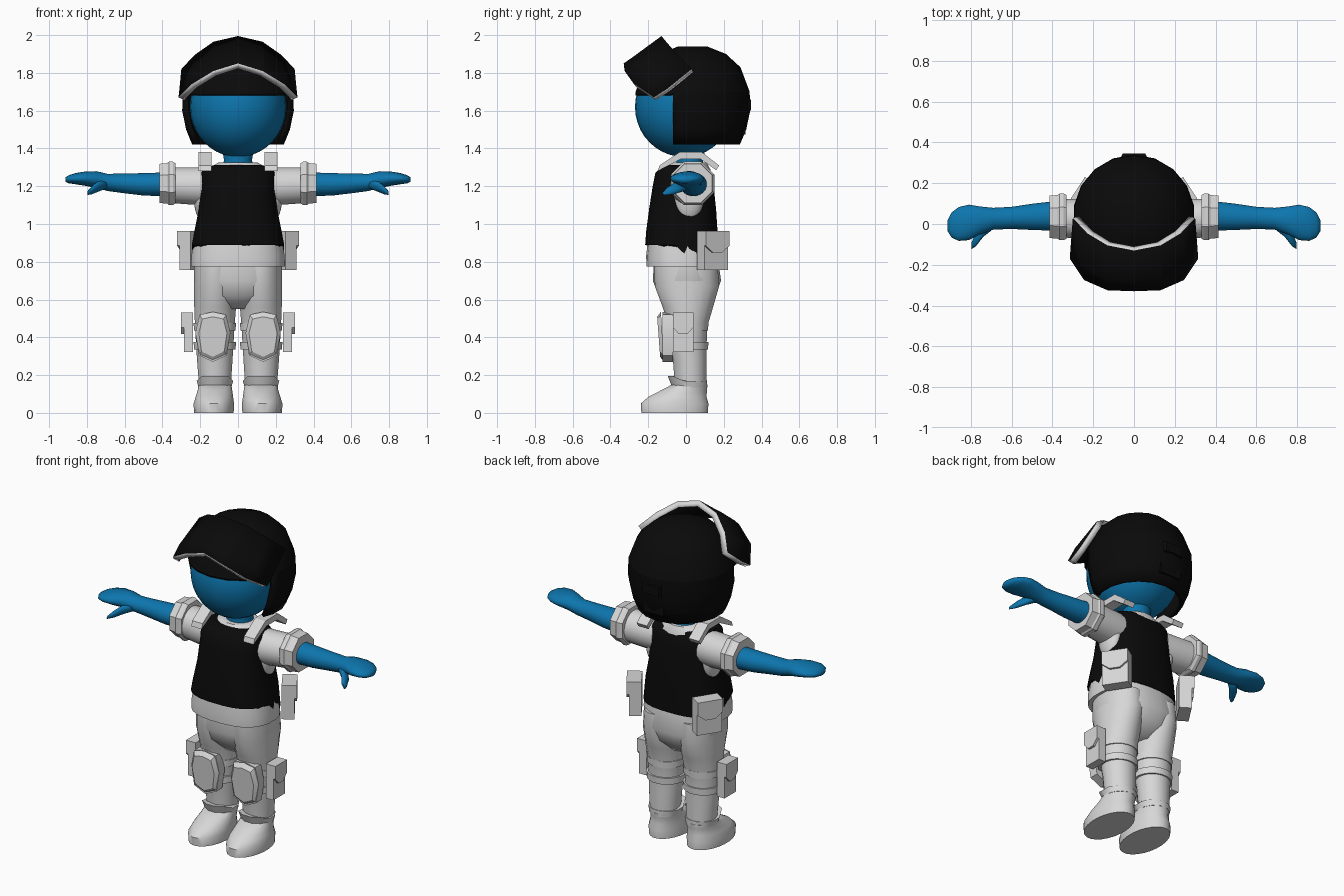
import bpy, bmesh, math
from mathutils import Matrix, Vector

cube = bpy.data.objects.get("Cube")
if cube:
    bpy.data.objects.remove(cube)


def material(name, color):
    m = bpy.data.materials.new(name)
    m.use_nodes = True
    m.diffuse_color = (*color, 1)
    m.node_tree.nodes["Principled BSDF"].inputs["Base Color"].default_value = (*color, 1)
    return m


WHITE = material("light grey cloth", (0.68, 0.68, 0.68))
BLACK = material("black armour", (0.003, 0.003, 0.003))
BLUE = material("blue skin", (0.004, 0.18, 0.42))


def finish(name, bm, mats, angle=45, closed=True):
    if closed:
        bmesh.ops.recalc_face_normals(bm, faces=bm.faces)
    me = bpy.data.meshes.new(name)
    bm.to_mesh(me)
    bm.free()
    for m in mats:
        me.materials.append(m)
    for p in me.polygons:
        p.use_smooth = True
    me.set_sharp_from_angle(angle=math.radians(angle))
    ob = bpy.data.objects.new(name, me)
    bpy.context.collection.objects.link(ob)
    return ob


def loft(name, rings, mat, axis="Z", n=20, power=1.0, s=1, edit=None, angle=45):
    """Skin rings of (position, centre a, centre b, radius a, radius b)."""
    bm = bmesh.new()
    loops = []
    for t, ca, cb, ra, rb in rings:
        loop = []
        for i in range(n):
            a = 2 * math.pi * (i + 0.5) / n
            c, d = math.cos(a), math.sin(a)
            u = ca + ra * math.copysign(abs(c) ** power, c)
            v = cb + rb * math.copysign(abs(d) ** power, d)
            co = (u, v, t) if axis == "Z" else (t, u, v)
            loop.append(bm.verts.new((co[0] * s, co[1], co[2])))
        loops.append(loop)
    for lo, hi in zip(loops, loops[1:]):
        for i in range(n):
            j = (i + 1) % n
            bm.faces.new((lo[i], lo[j], hi[j], hi[i]))
    bm.faces.new(loops[0])
    bm.faces.new(loops[-1])
    if edit:
        edit(bm)
    return finish(name, bm, [mat], angle)


def prism(name, outline, x0, x1, mat, at=(0, 0, 0), turn=0, s=1, taper=1.0, lean=0.0):
    """Extrude a y-z outline along x, then turn, place and mirror it."""
    bm = bmesh.new()
    place = Matrix.Translation(at) @ Matrix.Rotation(math.radians(turn), 4, "Z")
    ends = []
    for x, k in ((x0, 1), (x1, taper)):
        loop = []
        for y, z in outline:
            co = place @ Vector((x + lean * z, y * k, z * k))
            loop.append(bm.verts.new((co.x * s, co.y, co.z)))
        ends.append(loop)
    n = len(outline)
    for i in range(n):
        j = (i + 1) % n
        bm.faces.new((ends[0][i], ends[0][j], ends[1][j], ends[1][i]))
    bm.faces.new(ends[0])
    bm.faces.new(ends[1])
    return finish(name, bm, [mat], 30)


def ball(name, at, radii, mat, u=24, v=16):
    bm = bmesh.new()
    bmesh.ops.create_uvsphere(bm, u_segments=u, v_segments=v, radius=1)
    bmesh.ops.transform(bm, matrix=Matrix.Translation(at) @ Matrix.Diagonal((*radii, 1)), verts=bm.verts)
    return finish(name, bm, [mat], 60)


def pouch(name, w, h, d, at, turn, s):
    w, h = w / 2, h / 2
    prism(name, [(-w, -h), (w, -h), (w, h), (-w, h)], -d, 0, WHITE, at, turn, s)
    flap = [(-w, h), (w, h), (w, 0.25 * h), (0.4 * w, -0.1 * h), (-0.4 * w, -0.1 * h), (-w, 0.25 * h)]
    prism(name + "_flap", flap, -0.005, 0.014, WHITE, at, turn, s)


# Head and neck
ball("head", (0, -0.01, 1.62), (0.255, 0.26, 0.265), BLUE, 32, 20)
loft("neck", [(1.28, 0, 0.02, 0.085, 0.08), (1.34, 0, 0.02, 0.075, 0.07), (1.42, 0, 0.02, 0.09, 0.09)], BLUE)


# Helmet shell with the face opening cut away
def open_face(bm):
    for co, no in (((0, 0, 1.70), (0, 0, 1)), ((0, -0.07, 0), (0, 1, 0))):
        bmesh.ops.bisect_plane(bm, geom=bm.verts[:] + bm.edges[:] + bm.faces[:], plane_co=co, plane_no=no)
    gone = []
    for f in bm.faces:
        c = f.calc_center_median()
        if c.z < 1.425 or (c.z < 1.70 and c.y < -0.07):
            gone.append(f)
    bmesh.ops.delete(bm, geom=gone, context="FACES")


shell = [(1.42, 0.82), (1.5, 0.93), (1.6, 1), (1.7, 0.99), (1.83, 0.83), (1.9, 0.58), (1.94, 0.25)]
helmet = loft("helmet", [(z, 0, 0.035, 0.3 * k, 0.305 * k) for z, k in shell], BLACK,
              n=18, edit=open_face, angle=30)
mod = helmet.modifiers.new("thickness", "SOLIDIFY")
mod.thickness = 0.02
rear = [(-0.07, -0.035), (0.07, -0.035), (0.07, 0.035), (-0.07, 0.035)]
prism("helmet_rear_clip", rear, 0, 0.04, BLACK, (0, 0.275, 1.51), 90)
prism("helmet_rear_ridge", rear, 0, 0.03, BLACK, (0, 0.315, 1.63), 90, taper=0.8)

# Raised visor: three rows from rear edge to front lip, pale rim
rows = [
    [(0, -0.13, 1.995), (0.13, -0.105, 1.965), (0.23, -0.045, 1.895), (0.3, 0.03, 1.82)],
    [(0, -0.28, 1.885), (0.14, -0.265, 1.86), (0.255, -0.2, 1.785), (0.31, -0.1, 1.715)],
    [(0, -0.33, 1.85), (0.13, -0.325, 1.81), (0.245, -0.275, 1.74), (0.315, -0.17, 1.67)],
]
bm = bmesh.new()
grid = []
for row in rows:
    full = [(-x, y, z) for x, y, z in reversed(row[1:])] + row
    grid.append([bm.verts.new(p) for p in full])
for back, front in zip(grid, grid[1:]):
    for i in range(len(back) - 1):
        bm.faces.new((back[i], front[i], front[i + 1], back[i + 1]))
visor = finish("visor", bm, [BLACK, WHITE], 25, closed=False)
mod = visor.modifiers.new("thickness", "SOLIDIFY")
mod.thickness = 0.035
mod.material_offset_rim = 1

# Shirt, hem and vest
loft("shirt_collar", [(1.2, 0, 0.01, 0.18, 0.13), (1.29, 0, 0.01, 0.17, 0.12), (1.325, 0, 0.015, 0.105, 0.095)], WHITE)
loft("shirt_hem", [(0.775, 0, -0.02, 0.25, 0.19), (0.83, 0, -0.022, 0.248, 0.19),
                   (0.92, 0, -0.022, 0.235, 0.18)], WHITE, n=28, power=0.8)


def drop_back(bm):
    for v in bm.verts:
        if v.co.z < 0.9 and v.co.y > -0.04:
            v.co.z = 0.82


loft("vest", [(0.89, 0, -0.022, 0.246, 0.195), (0.96, 0, -0.022, 0.232, 0.19), (1.08, 0, -0.018, 0.208, 0.178),
              (1.2, 0, -0.015, 0.197, 0.162), (1.27, 0, -0.013, 0.197, 0.15), (1.3, 0, -0.01, 0.18, 0.125),
              (1.312, 0, 0.0, 0.12, 0.1)],
     BLACK, n=28, power=0.75, edit=drop_back)

# Trousers seat
loft("trousers_seat", [(0.82, 0, 0, 0.232, 0.17), (0.7, 0, 0.005, 0.236, 0.182), (0.62, 0, 0.005, 0.2, 0.15),
                       (0.55, 0, 0.005, 0.09, 0.08)], WHITE, n=24, power=0.85)


def raise_front(bm):
    for v in bm.verts:
        if v.co.z > 0.15 and v.co.y < -0.05:
            v.co.z += 0.025
            v.co.y -= 0.015


for side, s in (("left", 1), ("right", -1)):
    # Sleeve, cuff and armhole
    ball(side + "_armhole", (s * 0.185, 0.015, 1.15), (0.05, 0.08, 0.135), WHITE)
    loft(side + "_sleeve", [(0.15, 0.015, 1.2, 0.1, 0.1), (0.22, 0.02, 1.2, 0.1, 0.1),
                            (0.36, 0.03, 1.205, 0.095, 0.095)], WHITE, "X", s=s)
    loft(side + "_cuff", [(0.33, 0.035, 1.215, 0.115, 0.115), (0.345, 0.035, 1.215, 0.124, 0.124),
                          (0.365, 0.035, 1.215, 0.124, 0.124), (0.375, 0.035, 1.215, 0.116, 0.116),
                          (0.415, 0.035, 1.215, 0.112, 0.112)], WHITE, "X", n=8, s=s, angle=25)

    # Bare arm, mitten hand and thumb
    loft(side + "_arm", [(0.38, 0.04, 1.21, 0.074, 0.064), (0.5, 0.035, 1.21, 0.065, 0.06),
                         (0.6, 0.03, 1.215, 0.055, 0.053), (0.69, 0.026, 1.22, 0.054, 0.046),
                         (0.75, 0.018, 1.235, 0.068, 0.045), (0.81, 0.008, 1.24, 0.088, 0.038),
                         (0.86, 0, 1.24, 0.084, 0.03), (0.895, -0.005, 1.237, 0.062, 0.022),
                         (0.914, -0.008, 1.235, 0.028, 0.012)], BLUE, "X", s=s, angle=70)
    loft(side + "_thumb", [(0.69, 0.0, 1.215, 0.025, 0.025), (0.74, -0.03, 1.2, 0.035, 0.03),
                           (0.775, -0.075, 1.178, 0.035, 0.022), (0.798, -0.108, 1.163, 0.016, 0.01)],
         BLUE, "X", n=12, s=s, angle=70)

    # Shoulder strap
    strap = [(-0.15, 1.28), (-0.14, 1.31), (-0.035, 1.38), (0.085, 1.38), (0.175, 1.31),
             (0.16, 1.285), (0.075, 1.345), (-0.025, 1.345)]
    prism(side + "_shoulder_strap", strap, 0.14, 0.21, WHITE, s=s)

    # Leg and knee bands
    loft(side + "_leg", [(0.78, 0.118, 0, 0.115, 0.17), (0.67, 0.119, 0.005, 0.116, 0.172),
                         (0.56, 0.121, 0.01, 0.112, 0.135), (0.46, 0.123, 0.01, 0.106, 0.105),
                         (0.36, 0.123, 0.012, 0.1, 0.098), (0.28, 0.123, 0.02, 0.095, 0.09),
                         (0.14, 0.122, 0.025, 0.085, 0.085)], WHITE, s=s)
    for name, z in (("upper", 0.455), ("lower", 0.355)):
        loft(f"{side}_{name}_knee_band", [(z - 0.02, 0.123, 0.01, 0.112, 0.108),
                                          (z + 0.02, 0.123, 0.01, 0.113, 0.11)], WHITE, s=s)

    # Knee pad
    pad = [(-0.07, 0.115), (0, 0.13), (0.07, 0.115), (0.093, 0.02), (0.075, -0.1),
           (0, -0.135), (-0.075, -0.1), (-0.093, 0.02)]
    prism(side + "_knee_pad", pad, 0.0, 0.055, WHITE, (0.133, -0.07, 0.405), -90, s)
    prism(side + "_knee_pad_face", pad, 0.055, 0.075, WHITE, (0.133, -0.07, 0.405), -90, s, 0.8, 0.06)

    # Boot and its flared top
    loft(side + "_boot", [(0, 0.128, -0.06, 0.106, 0.178), (0.05, 0.128, -0.06, 0.108, 0.18),
                          (0.085, 0.125, -0.045, 0.1, 0.155), (0.12, 0.122, -0.01, 0.092, 0.122),
                          (0.15, 0.122, 0.02, 0.088, 0.095)], WHITE, s=s, n=24)
    loft(side + "_boot_top", [(0.135, 0.122, 0.02, 0.09, 0.096), (0.17, 0.122, 0.015, 0.1, 0.1)],
         WHITE, s=s, n=12, edit=raise_front)

    # Pouches on hip and shin
    pouch(side + "_hip_pouch", 0.15, 0.205, 0.07, (0.27, 0.16, 0.86), 33, s)
    pouch(side + "_leg_pouch", 0.11, 0.21, 0.05, (0.287, -0.015, 0.427), 0, s)
